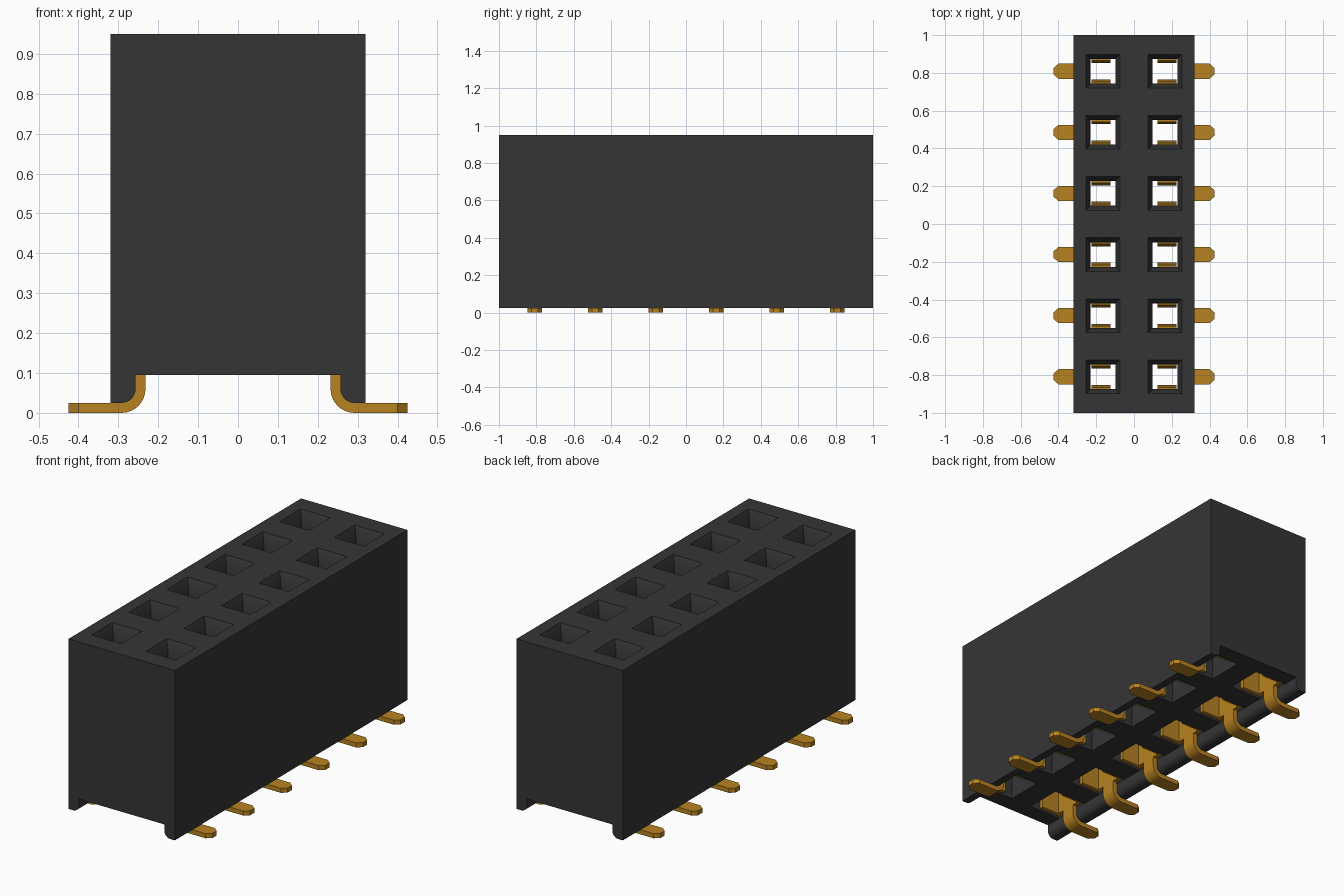
import bpy, bmesh, math

if "Cube" in bpy.data.objects:
    bpy.data.objects.remove(bpy.data.objects["Cube"])

PITCH = 0.3235
ROWS = [(i - 2.5) * PITCH for i in range(6)]


def material(name, rgb):
    m = bpy.data.materials.new(name)
    m.diffuse_color = (*rgb, 1)
    m.use_nodes = True
    m.node_tree.nodes["Principled BSDF"].inputs["Base Color"].default_value = m.diffuse_color
    return m


BLACK = material("black plastic", (0.036, 0.036, 0.036))
GOLD = material("gold metal", (0.48, 0.223, 0.015))


def loft(bm, rings):
    """Closed solid through equally sized rings of points."""
    loops = [[bm.verts.new(p) for p in r] for r in rings]
    faces = [bm.faces.new(loops[0]), bm.faces.new(loops[-1])]
    for a, b in zip(loops, loops[1:]):
        for i in range(len(a)):
            j = (i + 1) % len(a)
            faces.append(bm.faces.new((a[i], a[j], b[j], b[i])))
    bmesh.ops.recalc_face_normals(bm, faces=faces)


def rect(cx, cy, hx, hy, z):
    return [(cx + sx * hx, cy + sy * hy, z)
            for sx, sy in ((-1, -1), (1, -1), (1, 1), (-1, 1))]


def box(bm, x0, x1, y0, y1, z0, z1):
    c = ((x0 + x1) / 2, (y0 + y1) / 2, (x1 - x0) / 2, (y1 - y0) / 2)
    loft(bm, [rect(*c, z0), rect(*c, z1)])


def finish(bm, name, mat):
    me = bpy.data.meshes.new(name)
    bm.to_mesh(me)
    bm.free()
    me.materials.append(mat)
    ob = bpy.data.objects.new(name, me)
    bpy.context.collection.objects.link(ob)
    return ob


def activate(ob):
    bpy.ops.object.select_all(action='DESELECT')
    ob.select_set(True)
    bpy.context.view_layer.objects.active = ob


# bend shared by the housing foot and the leads
CX, CZ = 0.292, 0.06
ANGLES = [math.pi + i * math.pi / 16 for i in range(9)]


def bend(r):
    return [(CX + r * math.cos(a), CZ + r * math.sin(a)) for a in ANGLES]


# housing: channelled profile extruded along the length
half = [(0.257, 0.095)] + bend(0.035) + [(0.32, 0.025), (0.32, 0.95)]
profile = half + [(-x, z) for x, z in reversed(half)]
bm = bmesh.new()
loft(bm, [[(x, y, z) for x, z in profile] for y in (-1, 1)])
housing = finish(bm, "housing", BLACK)

# socket cutters: wide pocket, narrow throat, funnel mouth
bm = bmesh.new()
for side in (-1, 1):
    for y in ROWS:
        loft(bm, [rect(side * cx, y, hx, hy, z) for cx, hx, hy, z in (
            (0.16, 0.096, 0.1, 0.05), (0.16, 0.096, 0.1, 0.84),
            (0.164, 0.065, 0.065, 0.84), (0.164, 0.065, 0.065, 0.90),
            (0.164, 0.0938, 0.0938, 0.96))])
cutter = finish(bm, "socket_cutter", BLACK)
cutter.hide_render = True
mod = housing.modifiers.new("sockets", 'BOOLEAN')
mod.operation, mod.solver, mod.object = 'DIFFERENCE', 'EXACT', cutter
activate(housing)
bpy.ops.object.modifier_apply(modifier="sockets")
bpy.data.objects.remove(cutter)
bpy.ops.object.shade_smooth_by_angle(angle=math.radians(30))

# bent leads with tapered tips
bm = bmesh.new()
path = [((0.257, 0.12), (0.232, 0.12), 0.04)]
path += [(a, b, 0.04) for a, b in zip(bend(0.035), bend(0.06))]
path += [((x, 0.025), (x, 0.0), w) for x, w in ((0.40, 0.04), (0.425, 0.018))]
for y in ROWS:
    loft(bm, [[(a[0], y - w, a[1]), (a[0], y + w, a[1]),
               (b[0], y + w, b[1]), (b[0], y - w, b[1])] for a, b, w in path])
leads = finish(bm, "leads", GOLD)

# spring contacts: back plate, side plates and pinched leaves
bm = bmesh.new()
leaf = ((0.088, 0.35), (0.053, 0.68), (0.066, 0.80))
for y in ROWS:
    box(bm, 0.232, 0.2555, y - 0.098, y + 0.098, 0.105, 0.38)
    for s in (-1, 1):
        ya, yb = sorted((y + s * 0.077, y + s * 0.098))
        box(bm, 0.125, 0.235, ya, yb, 0.105, 0.36)
        loft(bm, [rect(0.1755, y + s * d, 0.0505, 0.01, z) for d, z in leaf])
contacts = finish(bm, "spring_contacts", GOLD)

# repeat on the opposite side
for ob in (leads, contacts):
    ob.modifiers.new("mirror", 'MIRROR').use_axis[0] = True
    activate(ob)
    bpy.ops.object.modifier_apply(modifier="mirror")
    bpy.ops.object.shade_smooth_by_angle(angle=math.radians(20))
